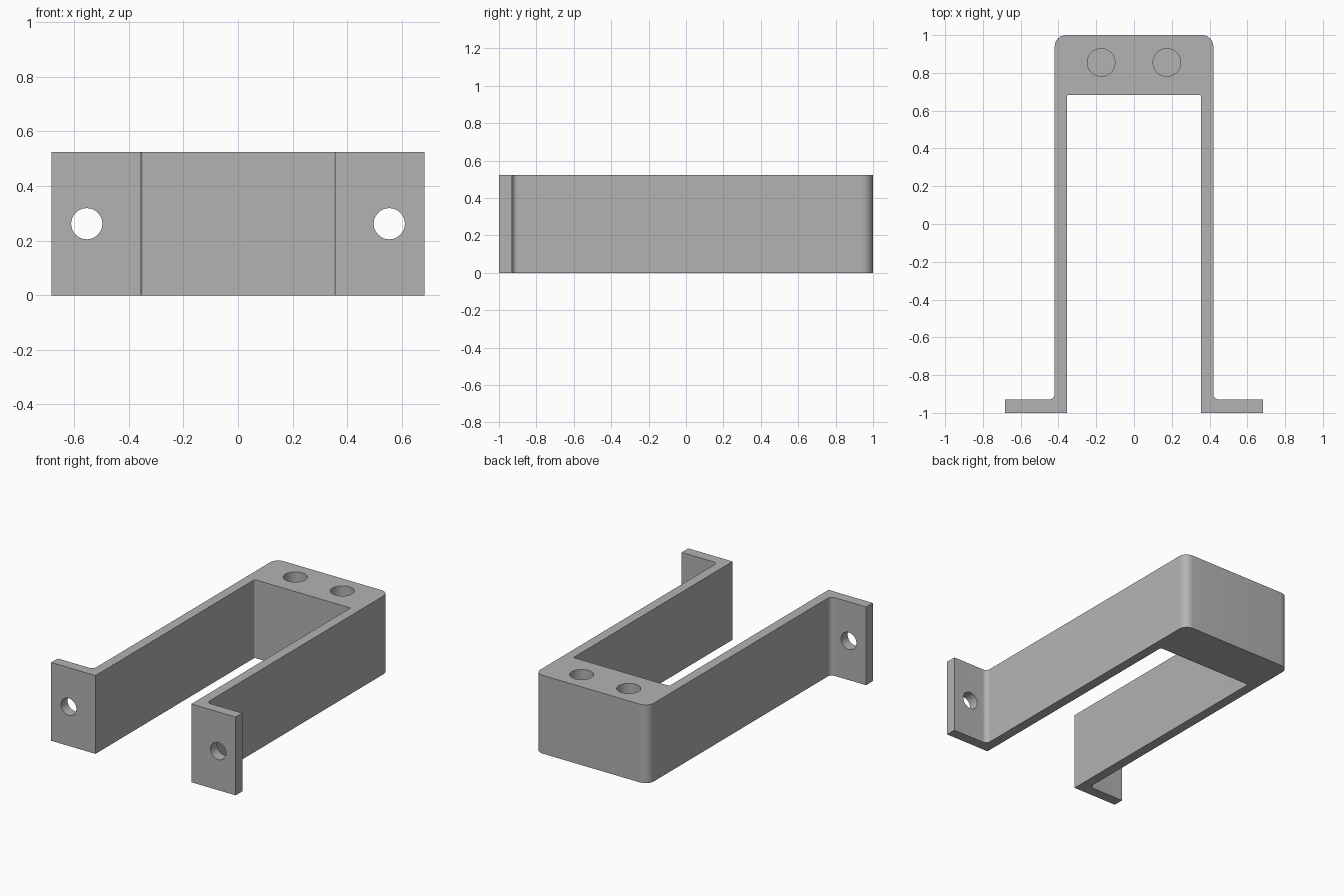
import bpy, bmesh, math
from mathutils import Vector

cube = bpy.data.objects.get("Cube")
if cube:
    bpy.data.objects.remove(cube, do_unlink=True)

HEIGHT = 0.524

grey = bpy.data.materials.new("plain grey")
grey.use_nodes = True
grey.diffuse_color = (0.45, 0.45, 0.45, 1)
grey.node_tree.nodes["Principled BSDF"].inputs["Base Color"].default_value = grey.diffuse_color


def fillet(prev, corner, nxt, radius, steps=10):
    """Points of an arc that rounds a right-angled corner."""
    a, b = (prev - corner).normalized(), (nxt - corner).normalized()
    centre = corner + (a + b) * radius
    arc = [math.pi / 2 * i / steps for i in range(steps + 1)]
    return [centre - b * radius * math.cos(t) - a * radius * math.sin(t) for t in arc]


def rounded_outline(corners):
    pts = []
    for i, (x, y, r) in enumerate(corners):
        p, n = corners[i - 1], corners[(i + 1) % len(corners)]
        here = Vector((x, y))
        pts += fillet(Vector(p[:2]), here, Vector(n[:2]), r) if r else [here]
    return pts


def cutter(name, radius, depth, location, rotation=(0, 0, 0)):
    bpy.ops.mesh.primitive_cylinder_add(vertices=48, radius=radius, depth=depth,
                                        location=location, rotation=rotation)
    ob = bpy.context.object
    ob.name = name
    ob.data.materials.append(grey)
    ob.hide_render = True
    return ob


# Bracket outline: right half as (x, y, corner radius), then mirrored
half = [(0.355, 0.683, 0.008), (0.355, -1, 0), (0.683, -1, 0), (0.683, -0.93, 0),
        (0.42, -0.93, 0.03), (0.42, 1, 0.06)]
outline = rounded_outline(half + [(-x, y, r) for x, y, r in reversed(half)])

# Extrude the outline into the bracket
bm = bmesh.new()
base = bm.faces.new([bm.verts.new((p.x, p.y, 0)) for p in outline])
top = bmesh.ops.extrude_face_region(bm, geom=[base])["geom"]
bmesh.ops.translate(bm, verts=[v for v in top if isinstance(v, bmesh.types.BMVert)],
                    vec=(0, 0, HEIGHT))
bmesh.ops.recalc_face_normals(bm, faces=bm.faces)
mesh = bpy.data.meshes.new("bracket")
bm.to_mesh(mesh)
bm.free()
mesh.materials.append(grey)
bracket = bpy.data.objects.new("bracket", mesh)
bpy.context.collection.objects.link(bracket)

# Screw holes through the flanges and blind holes in the end block
cutters = []
for side, sx in (("left", 1), ("right", -1)):
    cutters.append(cutter(side + "_flange_hole", 0.057, 0.2,
                          (sx * 0.554, -0.965, HEIGHT / 2), (math.pi / 2, 0, 0)))
    cutters.append(cutter(side + "_block_hole", 0.073, 0.8,
                          (sx * 0.174, 0.855, HEIGHT + 0.04)))

bpy.context.view_layer.objects.active = bracket
for ob in cutters:
    mod = bracket.modifiers.new(ob.name, "BOOLEAN")
    mod.operation = "DIFFERENCE"
    mod.solver = "EXACT"
    mod.object = ob
    bpy.ops.object.modifier_apply(modifier=mod.name)
    bpy.data.objects.remove(ob, do_unlink=True)

# Smooth the rounded corners and hole walls only
bpy.ops.object.select_all(action="DESELECT")
bracket.select_set(True)
bpy.ops.object.shade_smooth_by_angle(angle=math.radians(30))
